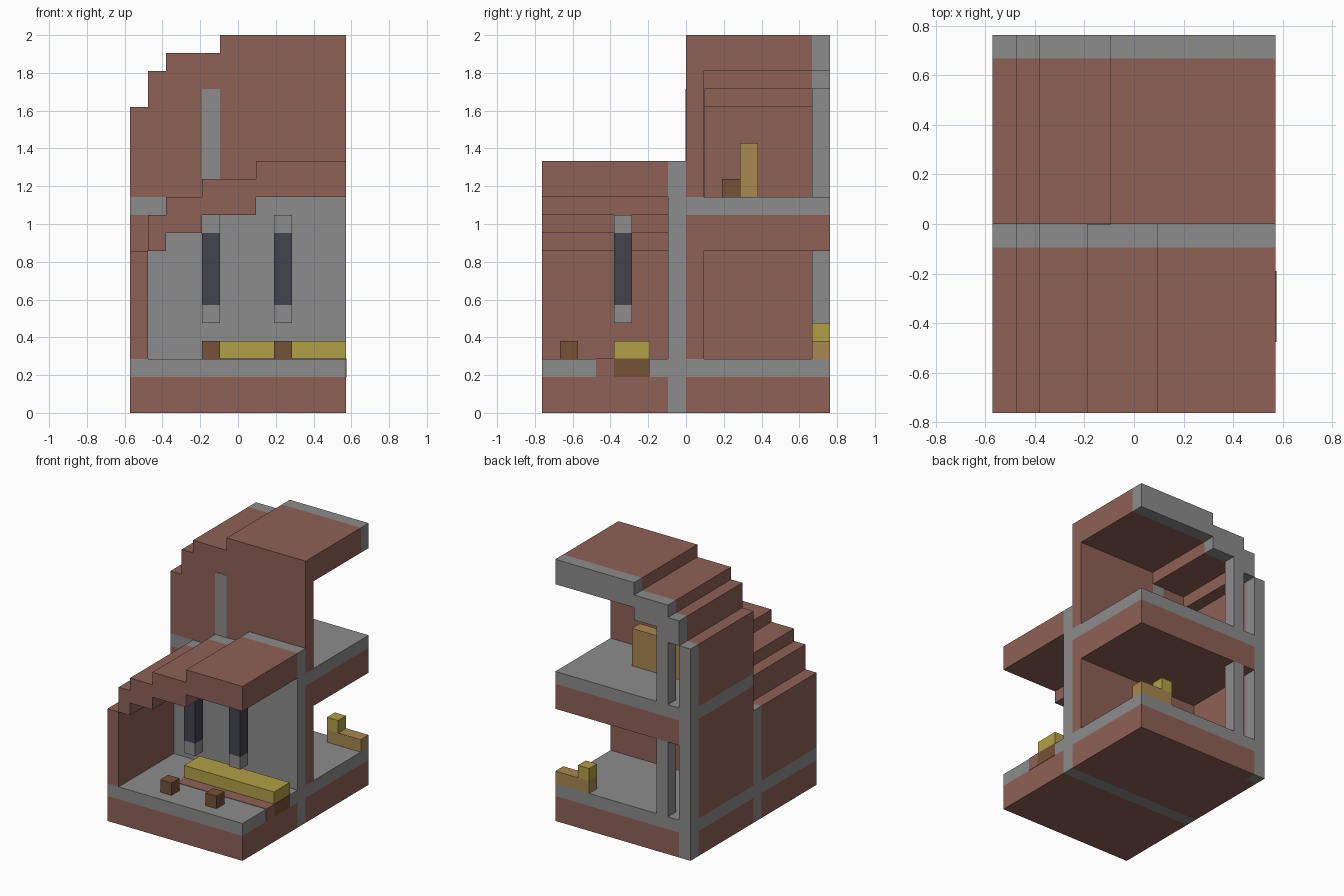
import bpy

if "Cube" in bpy.data.objects:
    bpy.data.objects.remove(bpy.data.objects["Cube"], do_unlink=True)

U = 2 / 21  # one building block


def material(name, rgb):
    lin = [((c / 255 + 0.055) / 1.055) ** 2.4 for c in rgb]
    m = bpy.data.materials.new(name)
    m.use_nodes = True
    m.diffuse_color = (*lin, 1)
    m.node_tree.nodes["Principled BSDF"].inputs["Base Color"].default_value = (*lin, 1)
    return m


brick = material("brick", (142, 97, 86))
stone = material("stone", (140, 140, 140))
yellow = material("yellow", (178, 160, 70))
brown = material("brown wood", (117, 82, 55))
tan = material("tan wood", (168, 136, 80))
slate = material("slate blue", (67, 67, 79))


def prism(name, profile, y0, y1, mat):
    """Extrude an x-z outline along y, measured in blocks."""
    n = len(profile)
    verts = [(x * U, y * U, z * U) for y in (y0, y1) for x, z in profile]
    faces = [tuple(range(n)), tuple(reversed(range(n, 2 * n)))]
    faces += [((i + 1) % n, i, i + n, (i + 1) % n + n) for i in range(n)]
    mesh = bpy.data.meshes.new(name)
    mesh.from_pydata(verts, [], faces)
    mesh.materials.append(mat)
    ob = bpy.data.objects.new(name, mesh)
    bpy.context.collection.objects.link(ob)
    return ob


def box(name, x, y, z, mat):
    outline = [(x[0], z[0]), (x[1], z[0]), (x[1], z[1]), (x[0], z[1])]
    return prism(name, outline, y[0], y[1], mat)


def stair(steps, drop=0):
    """Stepped line from left to right, ending at x = 6."""
    ends = [s[0] for s in steps[1:]] + [6]
    return [p for (x, z), e in zip(steps, ends) for p in ((x, z - drop), (e, z - drop))]


def wall_outline(steps, base):
    return [(-6, base), (6, base)] + stair(steps)[::-1]


def roof_outline(steps):
    return stair(steps[1:], 2) + stair(steps[1:])[::-1]


FULL = (-6, 6)
front_steps = [(-6, 9), (-5, 11), (-4, 12), (-2, 13), (1, 14)]
rear_steps = [(-6, 17), (-5, 19), (-4, 20), (-1, 21)]

# Front room
box("front_base", FULL, (-8, -1), (0, 2), brick)
box("front_floor", FULL, (-8, -1), (2, 3), stone)
box("front_side_wall", (-6, -5), (-8, -1), (3, 9), brick)
prism("front_roof", roof_outline(front_steps), -8, -1, brick)
prism("partition_wall", wall_outline(front_steps, 0), -1, 0, stone)

# Rear storeys: base, floor and side wall
for label, z, top in (("lower", 0, 9), ("upper", 9, 17)):
    box(label + "_base", FULL, (0, 7), (z, z + 2), brick)
    box(label + "_base_edge", (-5, 6), (7, 8), (z, z + 2), brick)
    box(label + "_floor", FULL, (0, 7), (z + 2, z + 3), stone)
    box(label + "_floor_edge", (-5, 6), (7, 8), (z + 2, z + 3), stone)
    box(label + "_side_wall", (-6, -5), (1, 7), (z + 3, top), brick)

# Rear walls, roof and posts
box("lower_front_wall", FULL, (0, 1), (3, 9), brick)
prism("upper_front_wall", wall_outline(rear_steps, 12), 0, 1, brick)
box("wall_stripe", (-2, -1), (-0.04, 1.04), (12, 18), stone)
prism("rear_roof", roof_outline(rear_steps), 1, 7, brick)
prism("rear_roof_edge", roof_outline(rear_steps), 7, 8, stone)
box("corner_post", (-6, -5), (7, 8), (0, 17), stone)
box("lower_post", (-4, -3), (7, 8), (3, 9), stone)
box("upper_post", (-4, -3), (7, 8), (12, 18), stone)

# Front room furniture: counter, floor strips, stools, hanging lamps
box("floor_strip", (-2, 6.03), (-5, -4), (2, 3.03), brick)
box("counter_base", (-2, 6.03), (-4, -2), (2, 3.03), brown)
box("counter", (-2, 6), (-4, -2), (3.03, 4), yellow)
for i, x in enumerate((-2, 2)):
    box(f"stool_{i}", (x, x + 1), (-7, -6), (3, 4), brown)
    for part, z0, z1, mat in (("foot", 5, 6, stone), ("body", 6, 10, slate), ("cap", 10, 11, stone)):
        box(f"lamp_{part}_{i}", (x, x + 1), (-4, -3), (z0, z1), mat)

# Rear furniture
box("bench", (3, 6), (7, 8), (3, 4), tan)
box("bench_cushion", (3, 4), (7, 8), (4, 5), yellow)
box("upper_counter", (-5, 2), (3, 4), (12, 15), tan)
box("upper_stool", (-1, 0), (2, 3), (12, 13), brown)
